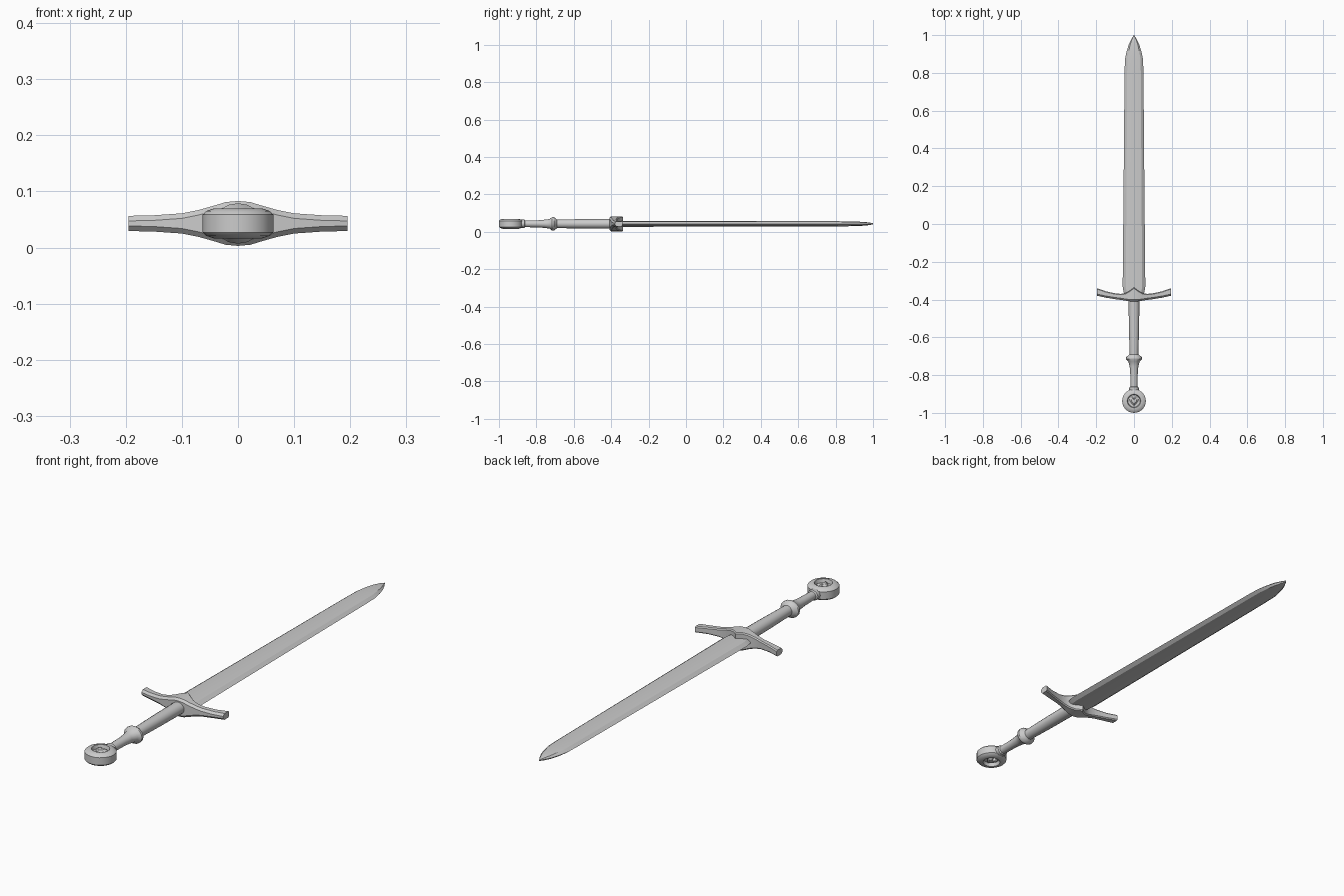
import bpy, bmesh, math

if "Cube" in bpy.data.objects:
    bpy.data.objects.remove(bpy.data.objects["Cube"])

ZC = 0.043  # height of the sword's centre plane


def loft(name, rings, angle=35, closed=False):
    """Skin equal-sized rings of points, capping both ends."""
    bm = bmesh.new()
    vs = [[bm.verts.new(p) for p in r] for r in rings]
    n = len(vs[0])
    pairs = list(zip(vs, vs[1:])) + ([(vs[-1], vs[0])] if closed else [])
    for a, b in pairs:
        for i in range(n):
            j = (i + 1) % n
            bm.faces.new((a[i], a[j], b[j], b[i]))
    if not closed:
        bm.faces.new(vs[0])
        bm.faces.new(vs[-1])
    bmesh.ops.remove_doubles(bm, verts=bm.verts, dist=1e-5)
    bmesh.ops.recalc_face_normals(bm, faces=bm.faces)
    me = bpy.data.meshes.new(name)
    bm.to_mesh(me)
    bm.free()
    ob = bpy.data.objects.new(name, me)
    bpy.context.collection.objects.link(ob)
    bpy.ops.object.select_all(action='DESELECT')
    ob.select_set(True)
    bpy.context.view_layer.objects.active = ob
    bpy.ops.object.shade_smooth_by_angle(angle=math.radians(angle))
    return ob


def ellipse_y(y, rx, rz, n=16):
    return [(rx * math.cos(2 * math.pi * i / n), y,
             ZC + rz * math.sin(2 * math.pi * i / n)) for i in range(n)]


def circle_z(y, r, z, n=24):
    return [(r * math.cos(2 * math.pi * i / n),
             y + r * math.sin(2 * math.pi * i / n), ZC + z) for i in range(n)]


# blade: bevelled edges and a soft central ridge, (y, half width, half thickness)
def blade_ring(y, w, t):
    half = [(w, 0), (0.72 * w, 0.75 * t), (0, t), (-0.72 * w, 0.75 * t)]
    return [(x, y, ZC + z) for x, z in half + [(-x, -z) for x, z in half]]


blade = [(-0.39, 0.045, .016), (-0.36, 0.055, .016), (-0.33, 0.060, .016),
         (0.2, 0.055, .015), (0.80, 0.050, .014), (0.87, 0.048, .013),
         (0.91, 0.040, .012), (0.95, 0.028, .010), (0.98, 0.013, .007),
         (1.0, 0.001, .003)]
loft("blade", [blade_ring(*b) for b in blade], 25)

# crossguard: chamfered sections swept across x, (x, back y, front y, half height)
half_guard = [(0, -0.410, -0.336, .040), (0.022, -0.409, -0.353, .038),
              (0.045, -0.406, -0.366, .031), (0.07, -0.402, -0.370, .024),
              (0.10, -0.398, -0.367, .018), (0.15, -0.390, -0.356, .0145),
              (0.195, -0.380, -0.340, .0135)]
sections = [(-x, a, b, h) for x, a, b, h in half_guard[:0:-1]] + half_guard


def guard_ring(x, a, b, h):
    c = 0.009
    return [(x, y, ZC + z) for y, z in
            [(a, -h + c), (a + c, -h), (b - c / 2, -h), (b, -h + c / 2),
             (b, h - c / 2), (b - c / 2, h), (a + c, h), (a, h - c)]]


loft("crossguard", [guard_ring(*s) for s in sections], 35)

# grip with middle ring and end collar, (y, x radius, z radius)
grip = [(-0.39, .029, .026), (-0.55, .027, .025), (-0.69, .023, .023),
        (-0.695, .030, .028), (-0.706, .043, .036), (-0.716, .043, .036),
        (-0.728, .030, .026), (-0.755, .023, .022), (-0.79, .020, .019),
        (-0.86, .018, .018), (-0.864, .025, .022), (-0.885, .026, .022)]
loft("grip", [ellipse_y(*g) for g in grip], 40)

# pommel: wheel with a sunken well on each face, (radius, height)
PY = -0.937
side = [(.063, .016), (.057, .022), (.042, .027), (.036, .027),
        (.032, .012), (.0, .012)]
profile = [(r, -z) for r, z in side[::-1]] + side
loft("pommel", [circle_z(PY, max(r, 1e-6), z) for r, z in profile], 30)

# heart-shaped gems set into both wells
heart = [(0, .011), (.007, .021), (.016, .021), (.024, .012), (.023, .002),
         (.013, -.012), (0, -.026)]
heart += [(-x, y) for x, y in heart[-2:0:-1]]
for name, s in (("heart_gem_top", 1), ("heart_gem_bottom", -1)):
    loft(name, [[(k * x, PY + k * y, ZC + s * z) for x, y in heart]
                for k, z in ((1, .008), (1, .018), (.6, .025))], 25)
